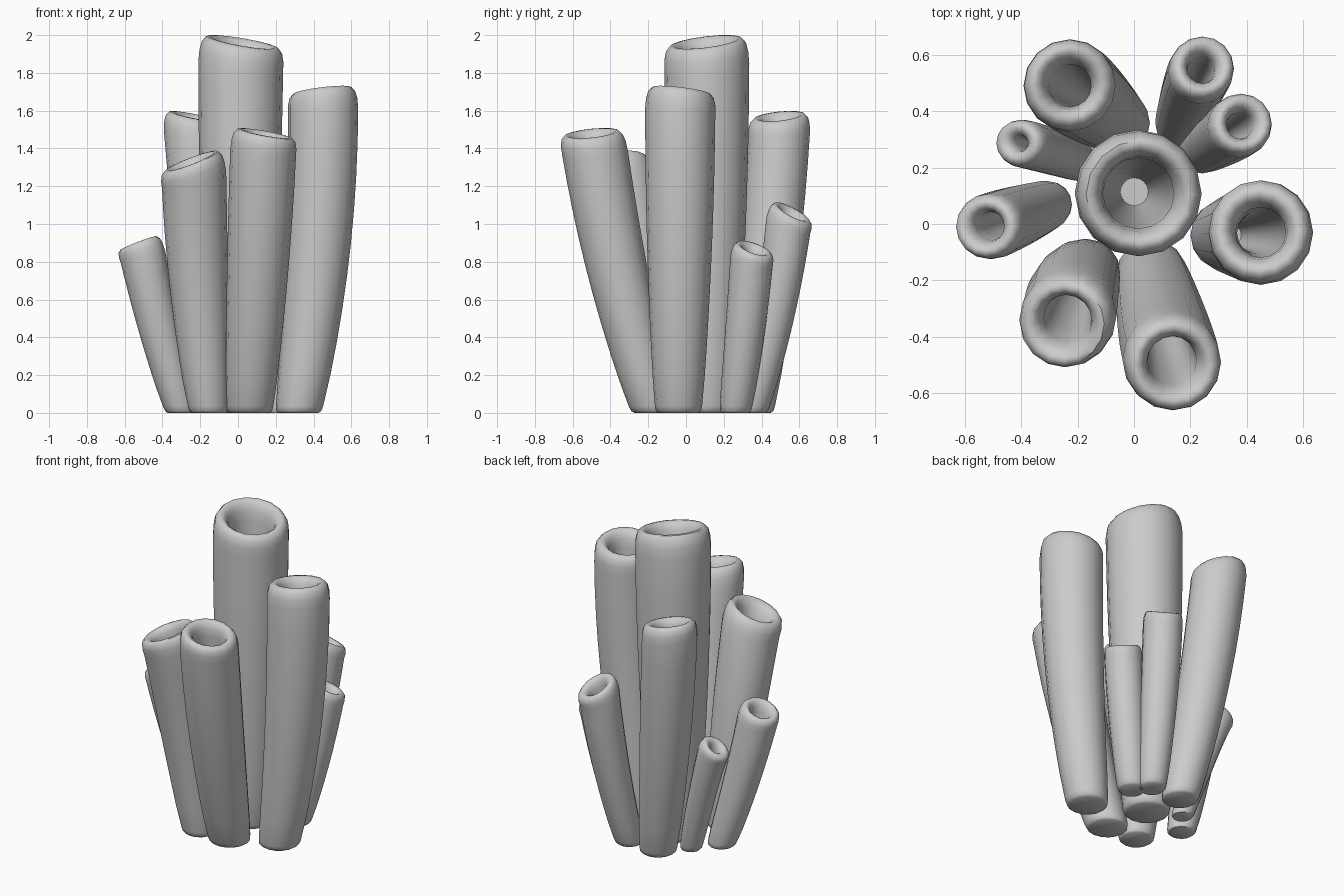
import bpy
import bmesh
from math import cos, sin, tau, radians

SIDES = 16

cube = bpy.data.objects.get("Cube")
if cube:
    bpy.data.objects.remove(cube, do_unlink=True)

# One plain grey for the whole cluster
grey = bpy.data.materials.new("sponge_grey")
grey.use_nodes = True
colour = (0.6, 0.6, 0.6, 1)
grey.diffuse_color = colour
grey.node_tree.nodes["Principled BSDF"].inputs["Base Color"].default_value = colour

# Rim section: position across the wall (1 outer, -1 inner) and drop below the top
RIM = ((0.94, 0.32), (0.74, 0.12), (0.35, 0.01), (-0.05, 0), (-0.45, 0.07), (-0.8, 0.22), (-1, 0.5))


def tube(name, base, base_r, top, top_r, lean, bend=(0.2, 0.2), hole=0.5):
    """Hollow leaning tube: base (x, y), top (x, y, z), rim tilted towards lean (x, y)."""
    bm = bmesh.new()
    height = top[2]
    shoulder = height - 0.6 * top_r

    def ring(z, r):
        t = z / height
        push = max(0, z - shoulder) * 0.35
        centre = [
            base[k] + (top[k] - base[k]) * (t + bend[k] * t * (1 - t)) + lean[k] * push
            for k in (0, 1)
        ]
        tilt = t ** 4
        verts = []
        for i in range(SIDES):
            dx, dy = r * cos(tau * i / SIDES), r * sin(tau * i / SIDES)
            dz = -tilt * (lean[0] * dx + lean[1] * dy)
            verts.append(bm.verts.new((centre[0] + dx, centre[1] + dy, z + dz)))
        return verts

    def radius(z):
        t = z / height
        return base_r + (top_r - base_r) * (2 * t - t * t)

    # Outer wall, from the rounded foot to the shoulder
    rings = [ring(0, base_r * 0.84), ring(0.01, base_r * 0.95), ring(0.035, base_r)]
    for i in range(1, 10):
        z = 0.035 + (shoulder - 0.035) * i / 9
        rings.append(ring(z, radius(z)))

    # Rounded rim rolling over into the opening
    mid, half = (1 + hole) / 2, (1 - hole) / 2
    for across, drop in RIM:
        rings.append(ring(height - drop * top_r, top_r * (mid + half * across)))

    # Deep cavity narrowing towards the foot
    start = height - 0.5 * top_r
    for i in range(1, 7):
        z = start - (start - 0.15) * i / 6
        rings.append(ring(z, radius(z) * hole * (1 - 0.07 * i)))

    for a, b in zip(rings, rings[1:]):
        for i in range(SIDES):
            j = (i + 1) % SIDES
            bm.faces.new((a[i], a[j], b[j], b[i]))
    bm.faces.new(rings[0][::-1])
    bm.faces.new(rings[-1])

    mesh = bpy.data.meshes.new(name)
    bm.to_mesh(mesh)
    bm.free()
    mesh.materials.append(grey)
    obj = bpy.data.objects.new(name, mesh)
    bpy.context.collection.objects.link(obj)
    bpy.ops.object.select_all(action="DESELECT")
    obj.select_set(True)
    bpy.context.view_layer.objects.active = obj
    bpy.ops.object.shade_smooth_by_angle(angle=radians(50))


# Tall tubes
tube("centre_tube", (0, 0.115), 0.14, (0.015, 0.11, 1.963), 0.225, (0.17, -0.12), hole=0.56)
tube("left_tube", (0.32, -0.04), 0.125, (0.45, -0.03, 1.708), 0.186, (-0.12, 0.12), (1.15, 0.2), 0.48)
tube("front_tube", (0.06, -0.168), 0.125, (0.137, -0.497, 1.48), 0.174, (0.18, -0.1), (0.25, 0.35))
tube("front_right_tube", (-0.155, -0.163), 0.107, (-0.235, -0.35, 1.333), 0.17, (-0.38, -0.15), (0.6, -0.6))
tube("back_right_tube", (-0.05, 0.355), 0.112, (-0.235, 0.497, 1.57), 0.165, (0.2, -0.1), (0.4, 0.4), 0.46)

# Short tubes
tube("right_short_tube", (-0.3, 0.07), 0.087, (-0.518, -0.012, 0.9), 0.118, (-0.38, 0.08), hole=0.43)
tube("back_right_short_tube", (-0.185, 0.215), 0.067, (-0.405, 0.288, 0.742), 0.086, (-0.65, 0.05), (-0.1, 0.2), 0.28)
tube("back_short_tube", (0.157, 0.35), 0.085, (0.24, 0.55, 1.062), 0.116, (0.3, 0.5), (0.3, 0.4), 0.42)
tube("back_left_short_tube", (0.235, 0.26), 0.085, (0.38, 0.352, 0.87), 0.112, (0.35, 0.32), (0.3, 0.3), 0.42)
